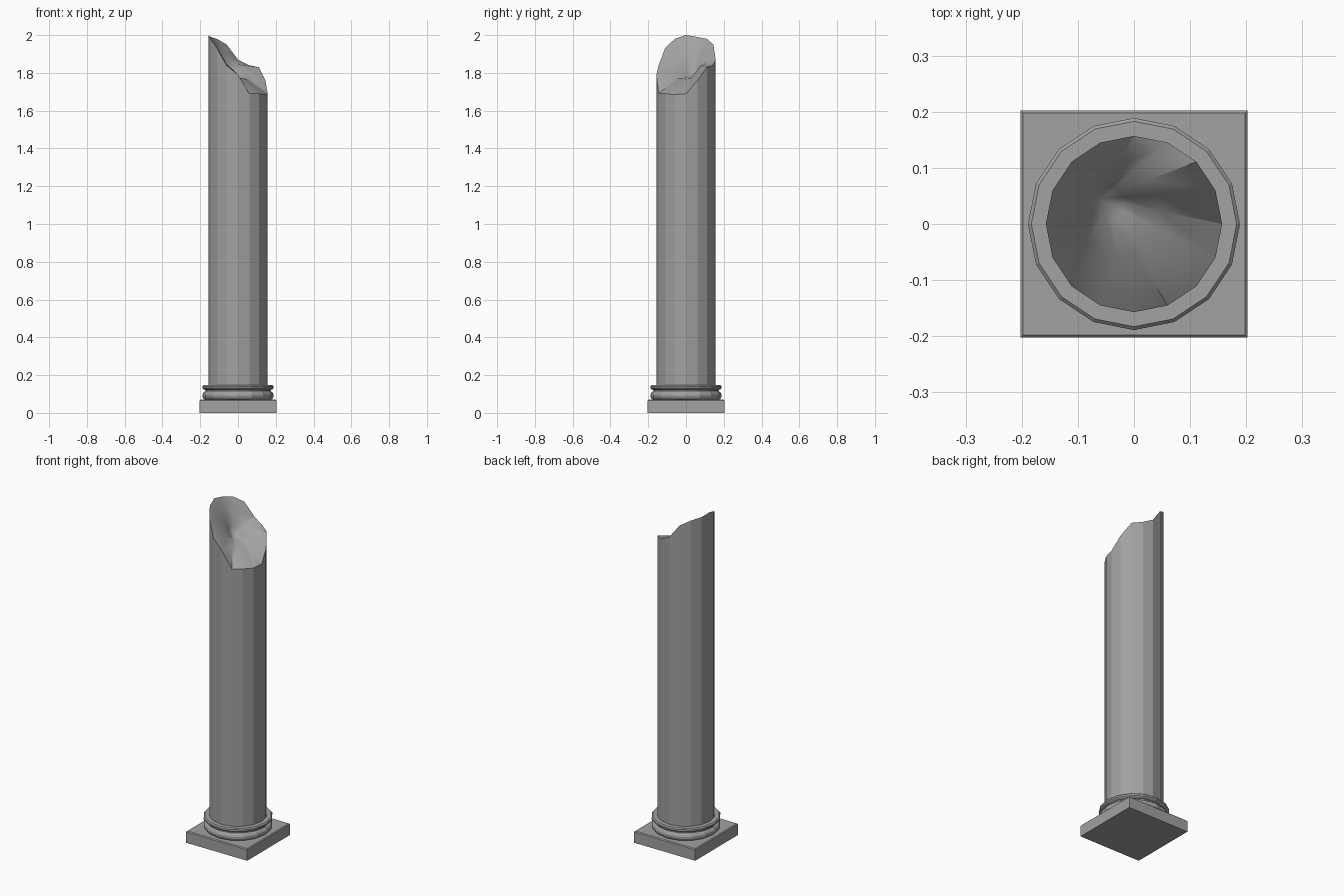
import bpy, bmesh
from math import cos, sin, pi, radians
from mathutils import Vector

if "Cube" in bpy.data.objects:
    bpy.data.objects.remove(bpy.data.objects["Cube"], do_unlink=True)

SIDES = 16

stone = bpy.data.materials.new("grey_stone")
stone.use_nodes = True
stone.diffuse_color = (0.36, 0.36, 0.36, 1)
stone.node_tree.nodes["Principled BSDF"].inputs["Base Color"].default_value = (0.36, 0.36, 0.36, 1)


def finish(bm, name):
    bmesh.ops.recalc_face_normals(bm, faces=bm.faces)
    mesh = bpy.data.meshes.new(name)
    bm.to_mesh(mesh)
    bm.free()
    mesh.materials.append(stone)
    obj = bpy.data.objects.new(name, mesh)
    bpy.context.collection.objects.link(obj)
    return obj


def ring(bm, radius, z):
    return [bm.verts.new((radius * cos(2 * pi * k / SIDES), radius * sin(2 * pi * k / SIDES), z))
            for k in range(SIDES)]


def bridge(bm, a, b):
    return [bm.faces.new((a[k], a[(k + 1) % SIDES], b[(k + 1) % SIDES], b[k])) for k in range(SIDES)]


def lathe(name, profile):
    bm = bmesh.new()
    rings = [ring(bm, r, z) for r, z in profile]
    for a, b in zip(rings, rings[1:]):
        bridge(bm, a, b)
    bm.faces.new(rings[0])
    bm.faces.new(rings[-1])
    return finish(bm, name)


# Square plinth with a narrow chamfer on its top edges
bm = bmesh.new()
bmesh.ops.create_cube(bm, size=1)
bmesh.ops.scale(bm, verts=bm.verts, vec=(0.405, 0.405, 0.07))
bmesh.ops.translate(bm, verts=bm.verts, vec=(0, 0, 0.035))
top_edges = [e for e in bm.edges if all(v.co.z > 0.06 for v in e.verts)]
bmesh.ops.bevel(bm, geom=top_edges, offset=0.005, segments=1, affect='EDGES')
finish(bm, "plinth")

# Round mouldings
lathe("lower_torus", [(0.172, 0.068), (0.183, 0.076), (0.188, 0.086), (0.188, 0.098),
                      (0.183, 0.108), (0.174, 0.115), (0.172, 0.126)])
lathe("upper_fillet", [(0.174, 0.122), (0.184, 0.126), (0.189, 0.131),
                       (0.189, 0.141), (0.183, 0.147)])

# Shaft with a jagged, hollow broken top; rim heights run round from +x
RIM = [1.69, 1.76, 1.83, 1.84, 1.87, 1.95, 1.98, 1.99,
       2.0, 1.98, 1.93, 1.84, 1.79, 1.69, 1.69, 1.685]
HOLLOW = Vector((-0.06, 0.045, 1.85))
bm = bmesh.new()
foot = ring(bm, 0.157, 0.14)
rim = ring(bm, 0.157, 0)
for v, z in zip(rim, RIM):
    v.co.z = z
lip = [bm.verts.new(v.co.lerp(HOLLOW, 0.5)) for v in rim]
core = [bm.verts.new(v.co.lerp(HOLLOW, 0.8) - Vector((0, 0, 0.04))) for v in rim]
bottom = bm.verts.new(HOLLOW - Vector((0, 0, 0.06)))
bm.faces.new(foot)
bridge(bm, foot, rim)
broken = bridge(bm, rim, lip) + bridge(bm, lip, core)
broken += [bm.faces.new((core[k], core[(k + 1) % SIDES], bottom)) for k in range(SIDES)]

# Smooth hollow, crisp shaft facets and fracture ridges
bmesh.ops.recalc_face_normals(bm, faces=bm.faces)
for f in broken:
    f.smooth = True
for e in bm.edges:
    on_rim = any(v in rim for v in e.verts)
    if on_rim and e.calc_face_angle(0) > radians(25):
        e.smooth = False
for k in range(SIDES):
    bm.edges.get((rim[k], rim[(k + 1) % SIDES])).smooth = False
finish(bm, "broken_shaft")
